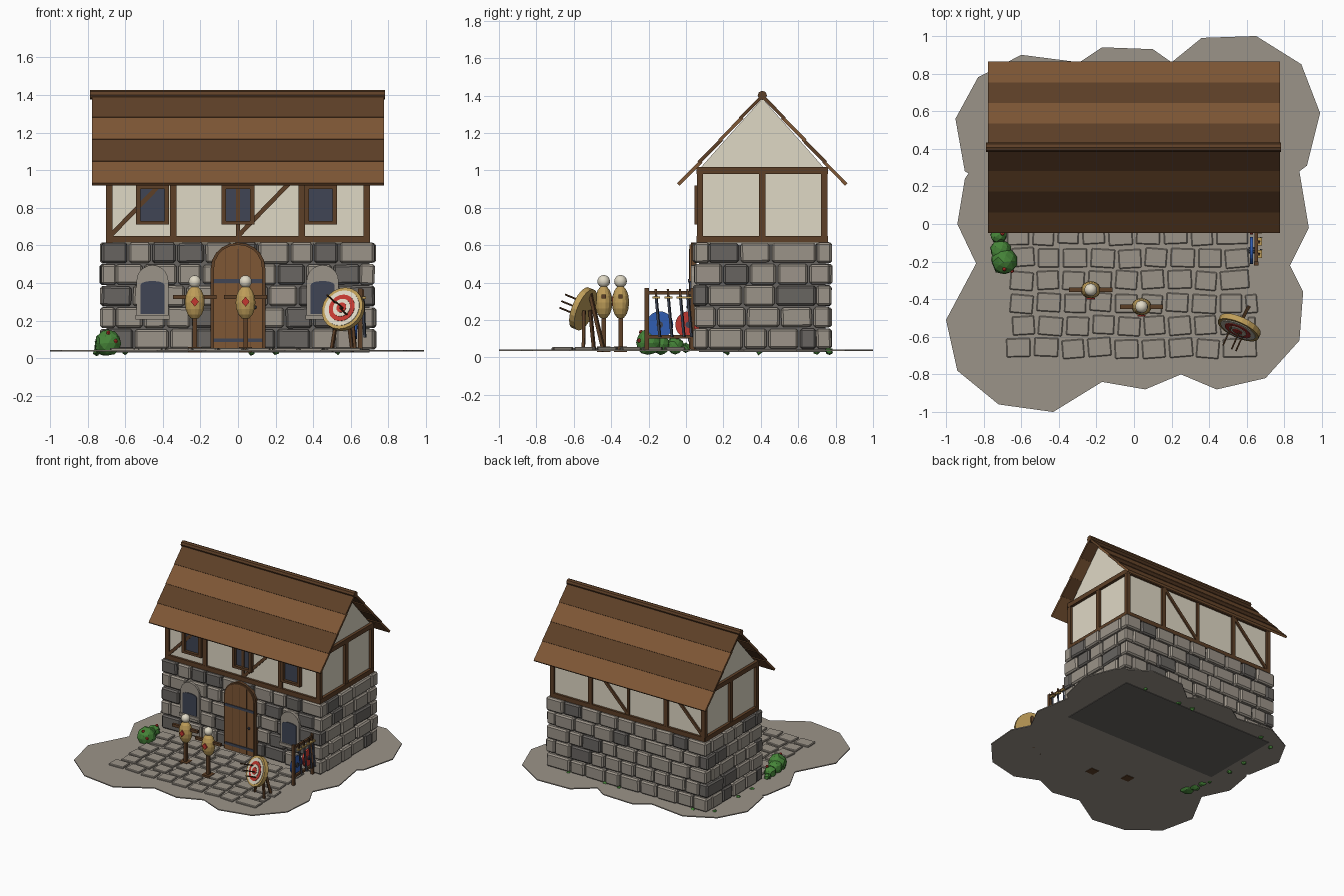
import bpy, bmesh, math, random
from mathutils import Matrix, Vector

random.seed(4)
cube = bpy.data.objects.get("Cube")
if cube:
    bpy.data.objects.remove(cube, do_unlink=True)


def material(name, *rgb):
    mat = bpy.data.materials.new(name)
    mat.use_nodes = True
    mat.diffuse_color = (*rgb, 1)
    mat.node_tree.nodes["Principled BSDF"].inputs["Base Color"].default_value = (*rgb, 1)
    return mat


plaster = material("cream plaster", .74, .69, .56)
dark_wood = material("dark wood", .11, .05, .02)
light_wood = material("light wood", .21, .095, .036)
stone = material("light stone", .33, .295, .25)
dark_stone = material("dark stone", .14, .13, .12)
leaf = material("leaf green", .06, .23, .04)
red = material("red paint", .55, .04, .03)
blue = material("blue paint", .03, .11, .45)
straw = material("straw", .52, .34, .10)
slate = material("slate glass and iron", .05, .06, .09)


# Mesh helpers: each adds one solid to a bmesh and gives it a material slot
def place(centre, turn=None, scale=(1, 1, 1)):
    turn = turn.to_matrix().to_4x4() if turn else Matrix()
    return Matrix.Translation(centre) @ turn @ Matrix.Diagonal((*scale, 1))


def paint(verts, slot):
    for face in {f for v in verts for f in v.link_faces}:
        face.material_index = slot


def box(bm, centre, size, slot=0, turn=None):
    paint(bmesh.ops.create_cube(bm, size=1, matrix=place(centre, turn, size))["verts"], slot)


def span(bm, low, high, slot=0):
    low, high = Vector(low), Vector(high)
    box(bm, (low + high) / 2, high - low, slot)


def beam(bm, start, end, width, slot=0):
    start, end = Vector(start), Vector(end)
    along = end - start
    box(bm, (start + end) / 2, (width, width, along.length), slot, along.to_track_quat('Z', 'Y'))


def disc(bm, centre, axis, radius, depth, slot=0, sides=20):
    turn = Vector(axis).to_track_quat('Z', 'Y')
    paint(bmesh.ops.create_cone(bm, cap_ends=True, segments=sides, radius1=radius, radius2=radius,
                                depth=depth, matrix=place(centre, turn))["verts"], slot)


def ball(bm, centre, scale, slot=0, sides=14):
    paint(bmesh.ops.create_uvsphere(bm, u_segments=sides, v_segments=sides // 2 + 1, radius=1,
                                    matrix=place(centre, None, scale))["verts"], slot)


def prism(bm, points, push, slot=0):
    face = bm.faces.new([bm.verts.new(p) for p in points])
    face.material_index = slot
    grown = bmesh.ops.extrude_face_region(bm, geom=[face])["geom"]
    moved = [g for g in grown if isinstance(g, bmesh.types.BMVert)]
    bmesh.ops.translate(bm, verts=moved, vec=push)
    paint(moved, slot)


def arch(bm, x, half, bottom, spring, rise, front, depth, slot=0):
    steps = [math.pi * i / 10 for i in range(11)]
    curve = [(x + half * math.cos(a), front, spring + rise * math.sin(a)) for a in steps]
    prism(bm, [(x - half, front, bottom), (x + half, front, bottom)] + curve, (0, depth, 0), slot)


def finish(bm, name, *mats, bevel=0, smooth=False):
    bmesh.ops.recalc_face_normals(bm, faces=bm.faces[:])
    mesh = bpy.data.meshes.new(name)
    bm.to_mesh(mesh)
    bm.free()
    for mat in mats:
        mesh.materials.append(mat)
    for poly in mesh.polygons:
        poly.use_smooth = smooth
    obj = bpy.data.objects.new(name, mesh)
    bpy.context.collection.objects.link(obj)
    if bevel:
        mod = obj.modifiers.new("worn edges", 'BEVEL')
        mod.width, mod.segments = bevel, 1


# Irregular ground slab
outline = [(.65, 1), (.89, .85), (.99, .59), (.92, .31), (.88, .28), (.93, -.02), (.83, -.22),
           (.9, -.36), (.88, -.62), (.7, -.82), (.44, -.88), (.25, -.8), (.06, -.88), (-.17, -.84),
           (-.43, -1), (-.72, -.96), (-.94, -.78), (-1, -.51), (-.84, -.21), (-.94, 0), (-.9, .24),
           (-.88, .27), (-.9, .28), (-.95, .56), (-.83, .78), (-.6, .9), (-.29, .86), (-.17, .94),
           (.1, .93), (.2, .86), (.36, .99)]
bm = bmesh.new()
prism(bm, [(x, y, .034) for x, y in outline], (0, 0, .008))
finish(bm, "ground", stone)


def course(start, end, low, high):
    edges = [start]
    while end - edges[-1] > high:
        edges.append(edges[-1] + random.uniform(low, high * .75))
    edges.append(end)
    return zip(edges, edges[1:])


def jitter(amount):
    return random.uniform(-amount, amount)


# Paving stones
bm = bmesh.new()
for row in range(6):
    y = -.06 - .12 * row
    for a, b in course(-.66 + jitter(.05), .64 + jitter(.03), .13, .2):
        turn = Matrix.Rotation(jitter(.09), 3, 'Z').to_quaternion()
        box(bm, ((a + b) / 2, y + jitter(.006), .046), (b - a - .02, .1, .018), 0, turn)
finish(bm, "paving", stone, bevel=.005)

# Stone ground floor: dark core with rows of blocks, corners alternating
bm = bmesh.new()
span(bm, (-.7, .07, .03), (.7, .745, .605))
finish(bm, "wall_core", dark_stone)
bm = bmesh.new()
for row in range(5):
    z = .1 + .115 * row
    inset = .075 * (row % 2)
    walls = [(0, y, -.73 + inset, .73 - inset) for y in (.08, .735)]
    walls += [(1, x, .115 - inset, .7 + inset) for x in (-.69, .69)]
    for axis, fixed, start, end in walls:
        for a, b in course(start, end, .12, .26):
            centre = [fixed + jitter(.007)] * 2 + [z]
            size = [.08, .08, .107 + jitter(.004)]
            centre[axis], size[axis] = (a + b) / 2, b - a - .01
            turn = Matrix.Rotation(jitter(.03), 3, random.choice('XYZ')).to_quaternion()
            box(bm, centre, size, int(random.random() < .3), turn)
finish(bm, "wall_stones", stone, dark_stone, bevel=.011)

# Plastered upper floor with gables
bm = bmesh.new()
span(bm, (-.68, .075, .61), (.68, .74, 1.0))
prism(bm, [(-.68, .065, 1.0), (-.68, .75, 1.0), (-.68, .408, 1.385)], (1.36, 0, 0))
finish(bm, "upper_walls", plaster)

# Timber frame
bm = bmesh.new()
for y in (.075, .74):
    for z in (.632, 1.0):
        beam(bm, (-.7, y, z), (.7, y, z), .036)
    for x, width in ((-.685, .034), (-.345, .034), (0, .022), (.34, .034), (.685, .034)):
        beam(bm, (x, y, .62), (x, y, 1.0), width)
    for x in (-.68, 0):
        beam(bm, (x, y, .65), (x + .33, y, .99), .024)
for x in (-.685, .685):
    for z in (.632, 1.0):
        beam(bm, (x, .06, z), (x, .755, z), .037)
    beam(bm, (x, .408, .62), (x, .408, 1.0), .034)
finish(bm, "timber_frame", dark_wood)

# Upper windows
bm = bmesh.new()
for x in (-.455, 0, .44):
    span(bm, (x - .075, .068, .725), (x + .075, .076, .91), 1)
    for side in (-.075, .075):
        span(bm, (x + side - .012, .045, .71), (x + side + .012, .075, .92))
    for z in (.72, .91):
        span(bm, (x - .085, .046, z - .01), (x + .085, .075, z + .01))
finish(bm, "upper_windows", dark_wood, slate)

# Arched stone windows
bm = bmesh.new()
for x in (-.455, .45):
    arch(bm, x, .085, .21, .41, .085, .026, .04)
    arch(bm, x, .063, .235, .39, .02, .02, .008, 1)
    span(bm, (x - .09, .015, .205), (x + .09, .06, .23))
finish(bm, "lower_windows", stone, slate)

# Arched plank door with iron bands
bm = bmesh.new()
arch(bm, 0, .145, .04, .48, .135, .026, .03, 1)
arch(bm, 0, .13, .045, .48, .125, .018, .01)
for x in (-.065, 0, .065):
    span(bm, (x - .002, .016, .05), (x + .002, .02, .58), 1)
for z in (.095, .41):
    span(bm, (-.13, .012, z - .01), (.13, .02, z + .01), 2)
ball(bm, (.09, .012, .27), (.01, .01, .01), 2, 8)
finish(bm, "door", light_wood, dark_wood, slate)

# Overlapping roof boards and ridge log
bm = bmesh.new()
ridge = Vector((0, .408, 1.395))
for side in (-1, 1):
    slope = Vector((0, side * .44, -.47))
    lift = Vector((0, side * .47, .44)).normalized()
    for i in range(4):
        turn = Matrix.Rotation(-side * (math.atan2(.47, .44) - .03), 3, 'X').to_quaternion()
        box(bm, ridge + slope * (i + .5) / 4 + lift * .004, (1.555, .174, .018), i % 2, turn)
disc(bm, ridge + Vector((-.003, 0, .006)), (1, 0, 0), .025, 1.57, 0, 8)
finish(bm, "roof", dark_wood, light_wood)

# Training dummies
for name, x, y in (("left_dummy", .04, -.44), ("right_dummy", -.23, -.35)):
    bm = bmesh.new()
    span(bm, (x - .035, y - .035, .03), (x + .035, y + .035, .058))
    beam(bm, (x, y, .04), (x, y, .38), .024)
    beam(bm, (x - .115, y, .325), (x + .115, y, .325), .022)
    diamond = [(x + dx, y - .052, .3 + dz) for dx, dz in ((.022, 0), (0, .026), (-.022, 0), (0, -.026))]
    prism(bm, diamond, (0, .009, 0), 1)
    finish(bm, name + "_post", dark_wood, red)
    bm = bmesh.new()
    ball(bm, (x, y, .295), (.054, .046, .09))
    finish(bm, name + "_body", straw)
    bm = bmesh.new()
    ball(bm, (x, y, .407), (.034, .034, .034))
    finish(bm, name + "_head", plaster, smooth=True)

# Archery target on a tripod with arrows
bm = bmesh.new()
middle, facing = Vector((.56, -.55, .26)), Vector((-.39, -.87, .36)).normalized()
across = Vector((.91, -.41, 0))
disc(bm, middle, facing, .118, .032)
for i, (radius, slot) in enumerate(((.1, 1), (.075, 2), (.05, 1), (.028, 2))):
    disc(bm, middle + facing * (.017 + .003 * i), facing, radius, .005, slot)
for side in (-1, 1):
    foot = middle + across * side * .07
    beam(bm, middle + across * side * .04 - facing * .025, (foot.x, foot.y + .03, .035), .016, 3)
beam(bm, middle - facing * .03 + Vector((0, .01, .1)), (.61, -.44, .035), .018, 3)
for side, up in ((-.04, .03), (.01, -.005), (.035, -.04)):
    hit = middle + across * side + Vector((0, 0, up))
    disc(bm, hit + facing * .065, facing, .005, .13, 3, 6)
finish(bm, "target", straw, plaster, red, dark_wood)

# Weapon rack with blades and two shields
bm = bmesh.new()
for y in (-.21, .035):
    beam(bm, (.65, y, .035), (.65, y, .37), .022)
for z in (.11, .345):
    beam(bm, (.65, -.22, z), (.65, .06, z), .018)
for y in (-.15, -.085, -.02, .02):
    beam(bm, (.675, y + .01, .11), (.665, y - .01, .33), .012, 1)
    span(bm, (.655, y - .03, .315), (.68, y + .012, .327), 2)
    beam(bm, (.665, y - .01, .327), (.665, y - .012, .365), .012)
for y, slot in ((-.14, 3), (.015, 4)):
    disc(bm, (.625, y, .175), (1, 0, 0), .072, .014, slot)
    disc(bm, (.625, y, .175), (1, 0, 0), .018, .03, 1, 10)
finish(bm, "weapon_rack", dark_wood, slate, straw, blue, red)

# Bushes with red flowers, and tufts along the wall foot
bm = bmesh.new()
clumps = [(-.69, -.2, .08, .07), (-.71, -.14, .07, .055), (-.72, -.06, .065, .045),
          (-.74, .0, .05, .03)]
clumps += [(-.75, y, .035, .02) for y in (.22, .39, .7)]
clumps += [(x, .765, .035, .02) for x in (-.6, .07, .2, .53)]
for x, y, z, radius in clumps:
    made = bmesh.ops.create_icosphere(bm, subdivisions=2 if radius > .04 else 1, radius=radius,
                                      matrix=Matrix.Translation((x, y, z)))
    for vert in made["verts"]:
        vert.co += Vector((jitter(.005), jitter(.005), jitter(.005)))
for spot in ((-.69, -.24, .135), (-.65, -.25, .09), (-.7, -.05, .108)):
    ball(bm, spot, (.012, .012, .012), 1, 6)
finish(bm, "bushes", leaf, red)
